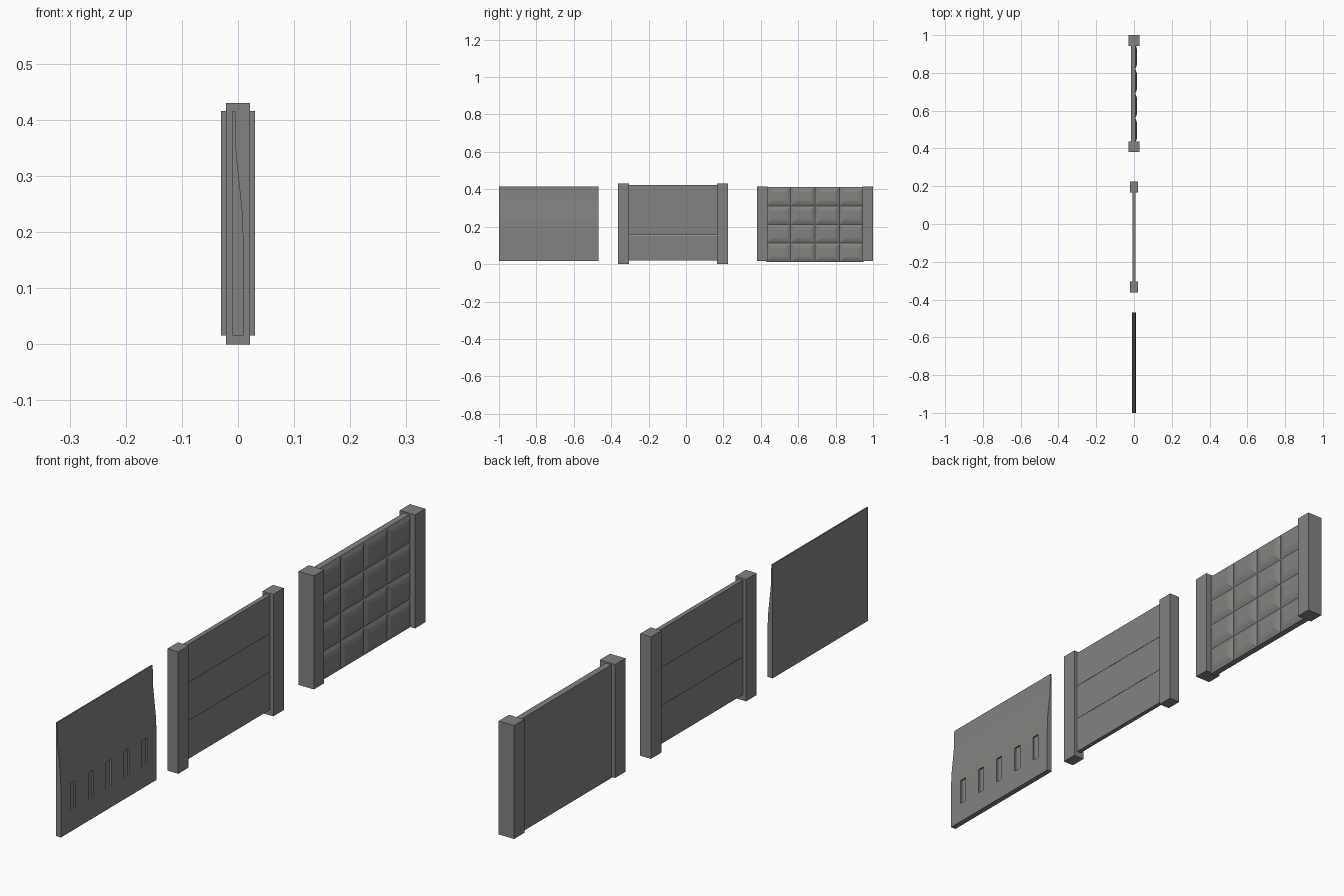
import bpy, bmesh

if "Cube" in bpy.data.objects:
    bpy.data.objects.remove(bpy.data.objects["Cube"])

concrete = bpy.data.materials.new("dark_grey")
concrete.diffuse_color = (0.23, 0.225, 0.215, 1)
concrete.use_nodes = True
concrete.node_tree.nodes["Principled BSDF"].inputs["Base Color"].default_value = concrete.diffuse_color


def finish(bm, name):
    bmesh.ops.recalc_face_normals(bm, faces=bm.faces)
    me = bpy.data.meshes.new(name)
    bm.to_mesh(me)
    bm.free()
    me.materials.append(concrete)
    ob = bpy.data.objects.new(name, me)
    bpy.context.collection.objects.link(ob)
    return ob


def box(name, x0, x1, y0, y1, z0, z1):
    bm = bmesh.new()
    bmesh.ops.create_cube(bm, size=1)
    for v in bm.verts:
        v.co = (x1 if v.co.x > 0 else x0, y1 if v.co.y > 0 else y0, z1 if v.co.z > 0 else z0)
    return finish(bm, name)


# Tapered slab: side profile extruded along y
profile = [(-0.01, 0.016), (0.01, 0.016), (0.01, 0.18), (0.008, 0.235),
           (-0.003, 0.34), (-0.005, 0.416), (-0.01, 0.416)]
bm = bmesh.new()
face = bm.faces.new([bm.verts.new((x, -1.0, z)) for x, z in profile])
ext = bmesh.ops.extrude_face_region(bm, geom=[face])["geom"]
bmesh.ops.translate(bm, vec=(0, 0.532, 0), verts=[v for v in ext if isinstance(v, bmesh.types.BMVert)])
slab = finish(bm, "tapered_slab")

# Five shallow recesses in its front
for i in range(5):
    y = -0.734 + (i - 2) * 0.1
    cutter = box("recess_cutter", 0.004, 0.03, y - 0.014, y + 0.014, 0.09, 0.185)
    cutter.hide_render = True
    cutter.hide_viewport = True
    mod = slab.modifiers.new("recess", 'BOOLEAN')
    mod.operation = 'DIFFERENCE'
    mod.solver = 'EXACT'
    mod.object = cutter

# Three stacked boards between two posts
for i in range(3):
    z = 0.02 + i * 0.135
    box("board", -0.008, 0.008, -0.32, 0.18, z, z + 0.134)
for y in (-0.363, 0.167):
    box("board_fence_post", -0.021, 0.021, y, y + 0.058, 0.0, 0.43)

# Quilted panel: 4 x 4 soft raised pillows on the +x side, flat back
bm = bmesh.new()
Y0, Y1, Z0, Z1 = 0.43, 0.95, 0.012, 0.411
bmesh.ops.create_grid(bm, x_segments=4, y_segments=4, size=0.5)
for v in bm.verts:
    v.co = (0.007, Y0 + (v.co.x + 0.5) * (Y1 - Y0), Z0 + (v.co.y + 0.5) * (Z1 - Z0))
cells = list(bm.faces)
rim = [e for e in bm.edges if e.is_boundary]
ext = bmesh.ops.extrude_edge_only(bm, edges=rim)["geom"]
for v in ext:
    if isinstance(v, bmesh.types.BMVert):
        v.co.x = -0.015
bmesh.ops.holes_fill(bm, edges=[e for e in bm.edges if e.is_boundary], sides=0)
bmesh.ops.recalc_face_normals(bm, faces=bm.faces)
for thickness, depth in ((0.02, 0.006), (0.018, 0.003)):
    bmesh.ops.inset_individual(bm, faces=cells, thickness=thickness, depth=depth)
finish(bm, "quilted_panel")
for y in (0.38, 0.943):
    box("quilted_fence_post", -0.03, 0.03, y, y + 0.057, 0.016, 0.416)
